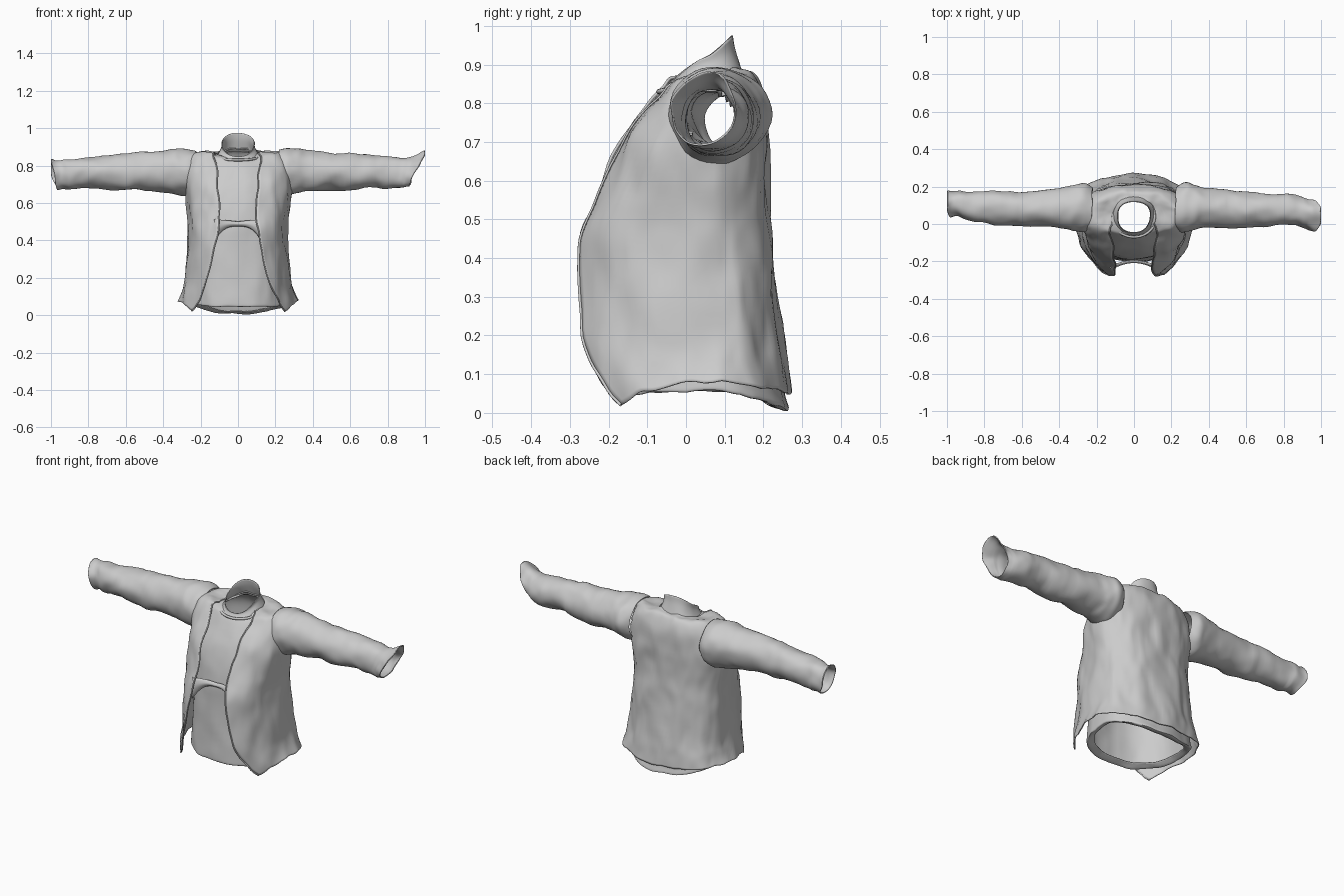
import bpy, bmesh, math
from mathutils import Vector, noise

if "Cube" in bpy.data.objects:
    bpy.data.objects.remove(bpy.data.objects["Cube"])

YC = 0.05


def smooth_rows(rows, steps=5):
    """Catmull-Rom interpolation between station tuples."""
    out = []
    for i in range(len(rows) - 1):
        a, b = rows[max(i - 1, 0)], rows[i]
        c, d = rows[i + 1], rows[min(i + 2, len(rows) - 1)]
        for k in range(steps):
            t = k / steps
            out.append([0.5 * (2 * q + (r - p) * t + (2 * p - 5 * q + 4 * r - s) * t * t
                        + (3 * q - p - 3 * r + s) * t ** 3) for p, q, r, s in zip(a, b, c, d)])
    return out + [list(rows[-1])]


def wrinkle(v, amp, stretch):
    """Soft cloth folds in two sizes, elongated along one direction."""
    q = Vector((v.x * stretch[0], v.y * stretch[1], v.z * stretch[2]))
    return v + noise.noise_vector(q) * amp + noise.noise_vector(q * 2.3) * amp * .4


def loft(name, rings, closed=True, thick=0.005, cut=False):
    bm = bmesh.new()
    vs = [[bm.verts.new(p) for p in r] for r in rings]
    n = len(rings[0])
    for a, b in zip(vs, vs[1:]):
        for j in range(n if closed else n - 1):
            k = (j + 1) % n
            bm.faces.new((a[j], a[k], b[k], b[j]))
    if cut:  # open the armholes
        holes = []
        for f in bm.faces:
            c = f.calc_center_median()
            if abs(c.x) > 0.225 and ((c.y - .075) / .08) ** 2 + ((c.z - .77) / .085) ** 2 < 1:
                holes.append(f)
        bmesh.ops.delete(bm, geom=holes, context='FACES')
    bmesh.ops.recalc_face_normals(bm, faces=bm.faces)
    me = bpy.data.meshes.new(name)
    bm.to_mesh(me)
    bm.free()
    ob = bpy.data.objects.new(name, me)
    bpy.context.collection.objects.link(ob)
    if thick:
        m = ob.modifiers.new("cloth", 'SOLIDIFY')
        m.thickness = thick
    bpy.ops.object.select_all(action='DESELECT')
    ob.select_set(True)
    bpy.context.view_layer.objects.active = ob
    bpy.ops.object.shade_smooth_by_angle(angle=math.radians(50))
    return ob


def body_ring(row, n, amp, zpow=2):
    """Torso section: z front/side/back, half width, front y, back y, half gap."""
    zf, zs, zb, hw, yf, yb, gap = row
    e = 0.85
    t0 = math.asin(min(gap / hw, 1) ** (1 / e)) if gap > 0 else 0
    pts = []
    for i in range(n):
        t = t0 + (2 * math.pi - 2 * t0) * i / (n - 1 if gap > 0 else n)
        s, c = math.sin(t), math.cos(t)
        x = hw * math.copysign(abs(s) ** e, s)
        y = YC + ((yf if c > 0 else yb) - YC) * abs(c) ** e
        z = zs + ((zf if c > 0 else zb) - zs) * abs(c) ** zpow
        pts.append(wrinkle(Vector((x, y, z)), amp, (11, 11, 5)))
    return pts


# Open jacket body
jacket = [(-.05, .08, .05, .32, -.26, .27, .25), (.08, .13, .12, .298, -.295, .262, .20),
          (.2, .2, .2, .28, -.305, .25, .165), (.35, .35, .35, .267, -.3, .232, .125),
          (.45, .45, .45, .265, -.285, .222, .105), (.52, .52, .52, .266, -.26, .217, .10),
          (.6, .6, .6, .275, -.225, .215, .10), (.7, .7, .7, .285, -.18, .213, .105),
          (.79, .8, .81, .28, -.115, .203, .115), (.83, .872, .872, .235, -.075, .172, .125),
          (.85, .868, .885, .15, -.06, .142, .12), (.85, .866, .895, .118, -.058, .134, .11)]
loft("jacket_body", [body_ring(r, 90, .012) for r in smooth_rows(jacket)], closed=False, cut=True)

# Shirt worn underneath
shirt = [(.06, .07, .02, .23, -.16, .22, 0), (.045, .055, .008, .262, -.195, .262, 0),
         (.08, .09, .06, .263, -.2, .25, 0), (.2, .2, .2, .255, -.195, .23, 0),
         (.4, .4, .4, .245, -.19, .205, 0), (.5, .5, .5, .245, -.185, .2, 0),
         (.6, .6, .6, .253, -.165, .2, 0), (.7, .7, .7, .263, -.13, .197, 0),
         (.79, .79, .8, .255, -.08, .185, 0), (.825, .855, .862, .2, -.055, .155, 0),
         (.83, .86, .885, .1, -.045, .135, 0)]
loft("shirt_body", [body_ring(r, 80, .008) for r in smooth_rows(shirt)], cut=True)

# Stand-up collar, tall at the back and low in front
collar = [(.825, .85, .87, .115, -.06, .15, 0), (.835, .88, .91, .098, -.052, .136, 0),
          (.842, .90, .945, .09, -.048, .125, 0), (.848, .918, .975, .09, -.046, .12, 0)]
loft("collar", [body_ring(r, 48, .003, 1.1) for r in smooth_rows(collar, 3)], thick=.004)


def tube(name, path, rad, n=8):
    rings = []
    for i, p in enumerate(path):
        d = (path[min(i + 1, len(path) - 1)] - path[max(i - 1, 0)]).normalized()
        u = d.cross(Vector((0, 0, 1))).normalized()
        w = d.cross(u)
        rings.append([p + (u * math.cos(a) + w * math.sin(a)) * rad
                      for a in [2 * math.pi * j / n for j in range(n)]])
    return loft(name, rings, thick=0)


# Neckline band on the shirt
tube("neckline_band", [Vector((.115 * math.sin(a), .03 - .1 * math.cos(a), .85 - .02 * math.cos(a)))
                       for a in [math.radians(-80 + 8 * i) for i in range(21)]], .007)


# Sleeves: stations of x, centre y, centre z, half depth, half height, slant
def sleeve(name, side, stations):
    rings = []
    for x, cy, cz, ry, rz, sl in smooth_rows(stations, 7):
        pts = []
        for j in range(40):
            a = 2 * math.pi * j / 40
            p = Vector((side * (x + sl * math.sin(a)), cy + ry * math.cos(a), cz + rz * math.sin(a)))
            q = wrinkle(p, .013 if x < .9 else .018, (9, 7, 7))
            q.x = max(-1, min(1, q.x))
            pts.append(q)
        rings.append(pts)
    loft(name, rings)


shoulder = [(.225, .08, .772, .11, .105, 0), (.265, .086, .768, .124, .12, 0),
            (.32, .088, .768, .118, .114, 0), (.42, .085, .77, .10, .10, 0),
            (.6, .078, .768, .088, .092, 0)]
sleeve("left_sleeve", -1, shoulder + [(.75, .09, .762, .082, .085, 0), (.88, .098, .758, .07, .074, 0),
                                      (.95, .103, .755, .066, .066, .01), (.985, .105, .755, .07, .075, .015)])
sleeve("right_sleeve", 1, shoulder + [(.75, .075, .768, .08, .082, 0), (.86, .07, .764, .08, .076, .01),
                                      (.92, .055, .768, .082, .082, .03), (.955, .045, .78, .088, .096, .045)])

# Strap tying the two front panels, arched along its lower edge
strap = []
for k in range(7):
    v = k / 6
    strap.append([])
    for i in range(25):
        x = -.125 + .25 * i / 24
        u = abs(x) / .125
        top, low = .502 + .012 * u, .475 - .085 * u ** 3
        strap[-1].append(Vector((x, -.197 - .04 * u * u - .012 * math.sin(math.pi * v), low + (top - low) * v)))
loft("front_strap", strap, closed=False, thick=.008)

# Rolled edges of the jacket front
edge_rows = smooth_rows(jacket)
for name, idx in (("right_front_edge", 0), ("left_front_edge", -1)):
    tube(name, [body_ring(r, 90, .012)[idx] for r in edge_rows], .004)
